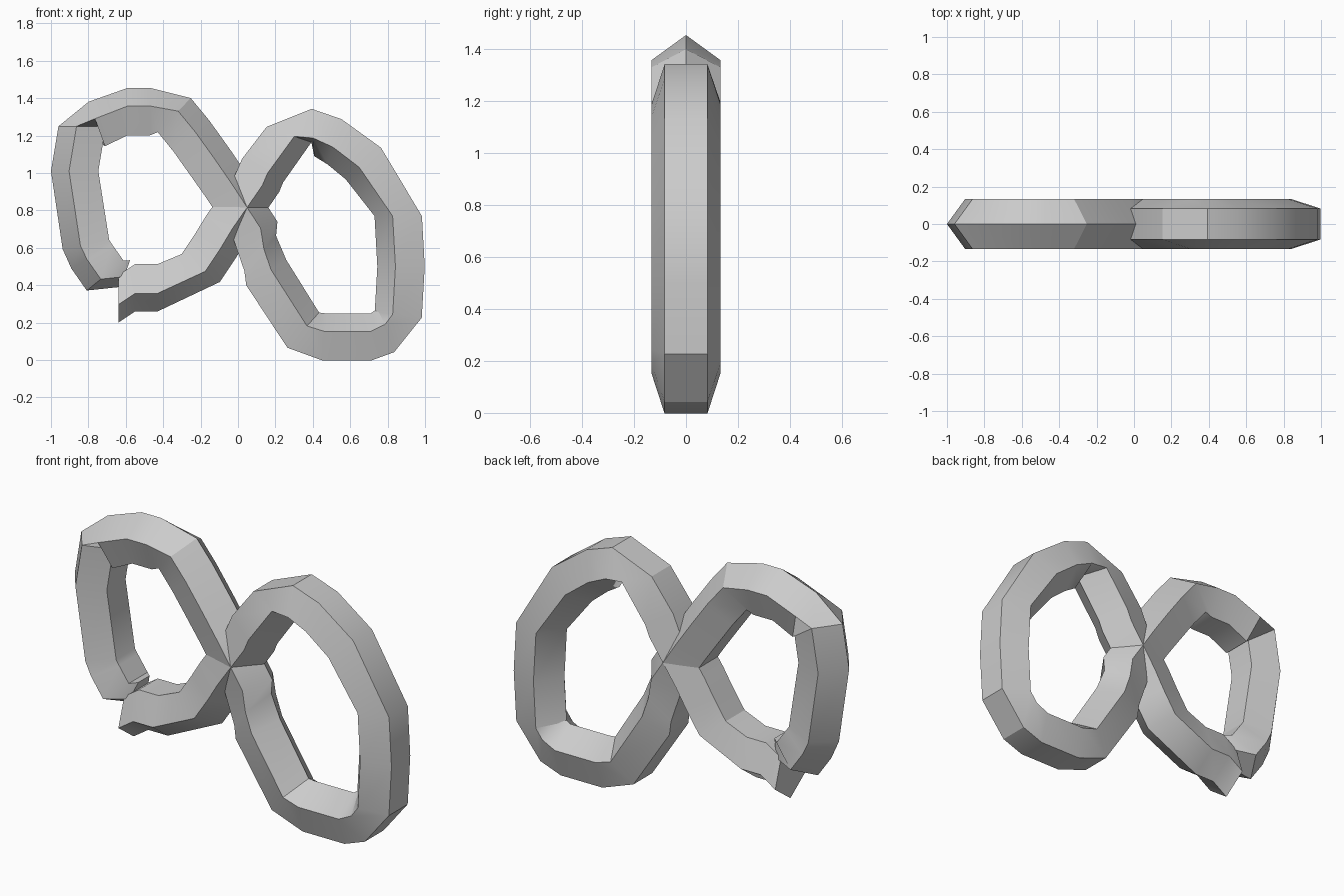
import bpy
import bmesh
from math import radians, sin, cos, tau
from mathutils import Vector

cube = bpy.data.objects.get("Cube")
if cube:
    bpy.data.objects.remove(cube, do_unlink=True)

# Plain grey used for the whole band
grey = bpy.data.materials.new("plain_grey")
grey.use_nodes = True
colour = (0.6, 0.6, 0.6, 1)
grey.diffuse_color = colour
grey.node_tree.nodes["Principled BSDF"].inputs["Base Color"].default_value = colour

# Stations along the path: x, z, and the direction the ridge of the section points
rising_strand = [
    (-.64, .34, -90), (-.55, .4, -90), (-.43, .4, -90),
    (-.21, .5, -36), (-.13, .62, -31), (-.07, .72, -26),
]
right_loop = [
    (.09, .95, -21), (.12, 1.02, -30), (.26, 1.21, -19),
    (.4, 1.23, -87), (.52, 1.18, -107), (.68, 1.06, -138),
    (.87, .77, 180), (.885, .5, 180), (.87, .24, 173),
    (.8, .15, 108), (.71, .11, 90), (.46, .11, 87),
    (.34, .15, 48), (.14, .46, 32), (.11, .56, 48), (.08, .69, 21),
]
left_loop = [
    (-.07, .92, 26), (-.16, 1.05, 32), (-.26, 1.19, 41), (-.35, 1.3, 46),
    (-.47, 1.315, 90), (-.59, 1.315, 90), (-.75, 1.25, 110),
    (-.82, 1.25, 180), (-.86, 1.01, 180), (-.8, .62, 191),
    (-.77, .56, 210), (-.7, .46, 219),
]
loop_tip = (-.6, .47, 250)
SIDES = 5
RADIUS = 0.14


def add_section(bm, station, radius=RADIUS):
    """Five-sided ring standing across the path, ridge first."""
    x, z, angle = station
    ridge = Vector((cos(radians(angle)), 0, sin(radians(angle))))
    across = Vector((0, 1, 0))
    centre = Vector((x, 0, z))
    ring = []
    for i in range(SIDES):
        turn = tau * i / SIDES
        offset = ridge * cos(turn) + across * sin(turn)
        ring.append(bm.verts.new(centre + offset * radius))
    return ring


def sweep(bm, rings):
    """Join neighbouring rings with faces and close both ends."""
    for a, b in zip(rings, rings[1:]):
        for i in range(SIDES):
            j = (i + 1) % SIDES
            bm.faces.new((a[i], a[j], b[j], b[i]))
    bm.faces.new(rings[0])
    bm.faces.new(list(reversed(rings[-1])))


# Crossing figure-eight band with a narrowed loose end
bm = bmesh.new()
rings = [add_section(bm, s) for s in rising_strand + right_loop + left_loop]
rings.append(add_section(bm, loop_tip, RADIUS * 0.6))
sweep(bm, rings)
bmesh.ops.recalc_face_normals(bm, faces=bm.faces)

mesh = bpy.data.meshes.new("figure_eight_band")
bm.to_mesh(mesh)
bm.free()
mesh.materials.append(grey)
band = bpy.data.objects.new("figure_eight_band", mesh)
bpy.context.collection.objects.link(band)

# Soft shading along the band, crisp lengthwise edges
bpy.ops.object.select_all(action="DESELECT")
band.select_set(True)
bpy.context.view_layer.objects.active = band
bpy.ops.object.shade_smooth_by_angle(angle=radians(30))
